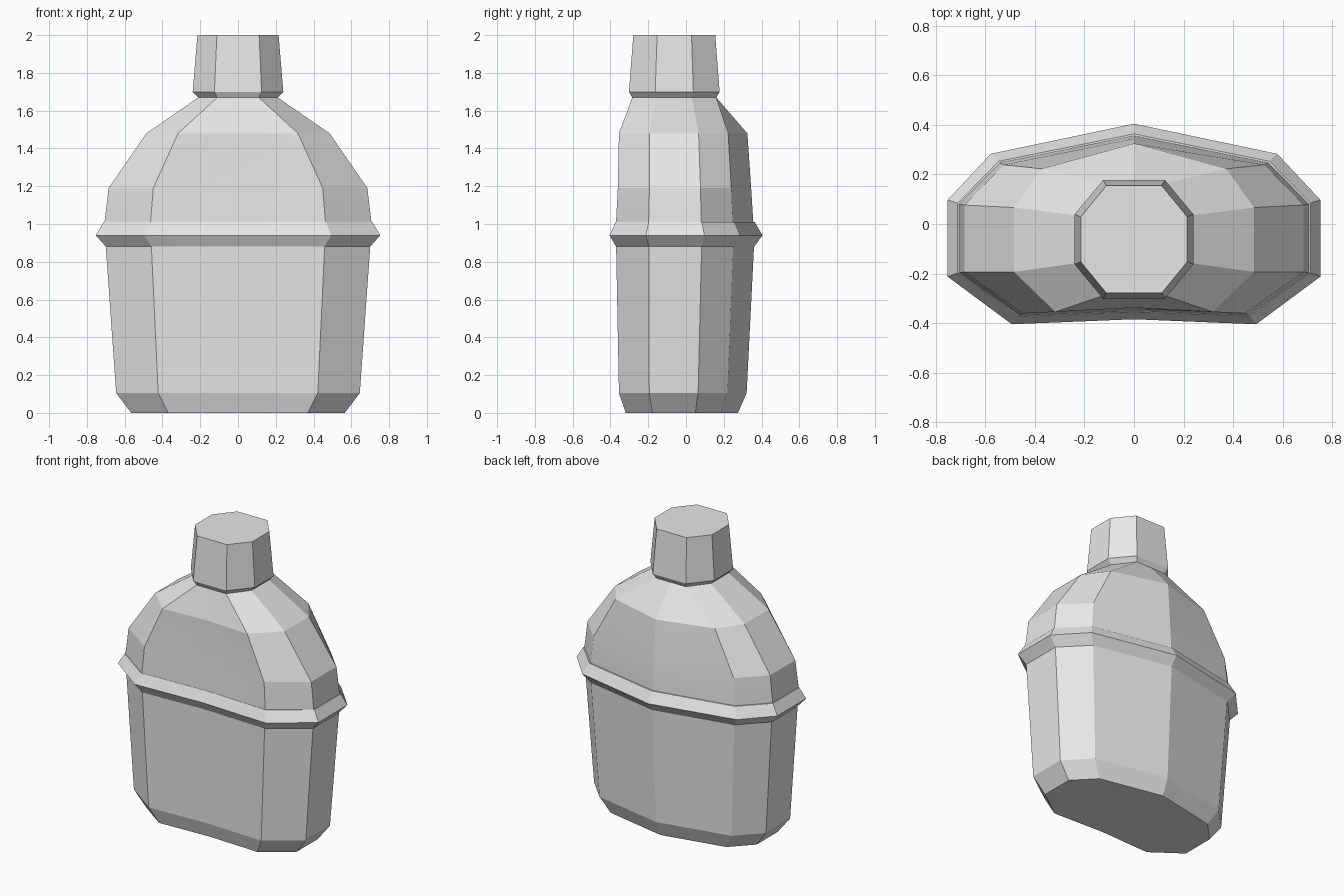
import bpy
import bmesh
import math

cube = bpy.data.objects.get("Cube")
if cube:
    bpy.data.objects.remove(cube, do_unlink=True)

# Single flat grey for the whole flask
grey = bpy.data.materials.new("light_grey")
grey.use_nodes = True
colour = (0.8, 0.8, 0.8, 1.0)
grey.diffuse_color = colour
grey.node_tree.nodes["Principled BSDF"].inputs["Base Color"].default_value = colour

# Unit cross-sections, left half from front centre to back centre
kidney = [(0, -0.95), (0.655, -1), (1, -0.525), (1, 0.24), (0.768, 0.70), (0, 1)]
octagon = [(0, -1), (0.52, -1), (1, -0.42), (1, 0.42), (0.52, 1), (0, 1)]


def mirrored(half):
    """Close a half outline by mirroring it across x = 0."""
    return half + [(-x, y) for x, y in reversed(half[1:-1])]


def loft(name, levels):
    """Skin a stack of (outline, z, half width, half depth, y centre) levels."""
    bm = bmesh.new()
    rings = []
    for half, z, width, depth, centre in levels:
        ring = [bm.verts.new((x * width, y * depth + centre, z))
                for x, y in mirrored(half)]
        rings.append(ring)
    count = len(rings[0])
    for low, high in zip(rings, rings[1:]):
        for i in range(count):
            j = (i + 1) % count
            bm.faces.new((low[i], low[j], high[j], high[i]))
    bm.faces.new(list(reversed(rings[0])))
    bm.faces.new(rings[-1])
    bmesh.ops.recalc_face_normals(bm, faces=bm.faces[:])

    mesh = bpy.data.meshes.new(name)
    bm.to_mesh(mesh)
    bm.free()
    mesh.materials.append(grey)
    obj = bpy.data.objects.new(name, mesh)
    bpy.context.collection.objects.link(obj)

    # Keep facets crisp, soften only the very shallow bends
    bpy.ops.object.select_all(action="DESELECT")
    obj.select_set(True)
    bpy.context.view_layer.objects.active = obj
    bpy.ops.object.shade_smooth_by_angle(angle=math.radians(15))
    return obj


# Tapered lower cup with a chamfered foot
loft("lower_cup", [
    (kidney, 0, 0.565, 0.297, -0.022),
    (kidney, 0.105, 0.645, 0.338, -0.017),
    (kidney, 0.88, 0.70, 0.365, -0.005),
])

# Pointed rim band around the waist
loft("waist_rim", [
    (kidney, 0.875, 0.695, 0.362, -0.005),
    (kidney, 0.94, 0.753, 0.405, 0),
    (kidney, 1.01, 0.712, 0.368, -0.004),
])

# Shoulders narrowing from the kidney outline to the round neck
loft("shoulder_dome", [
    (kidney, 0.95, 0.71, 0.364, -0.007),
    (kidney, 1.015, 0.706, 0.363, -0.007),
    (kidney, 1.19, 0.685, 0.353, -0.008),
    (kidney, 1.48, 0.485, 0.34, -0.015),
    (octagon, 1.67, 0.21, 0.222, -0.062),
])

# Eight-sided screw cap
loft("cap", [
    (octagon, 1.668, 0.21, 0.222, -0.062),
    (octagon, 1.70, 0.24, 0.24, -0.062),
    (octagon, 2, 0.215, 0.217, -0.062),
])
